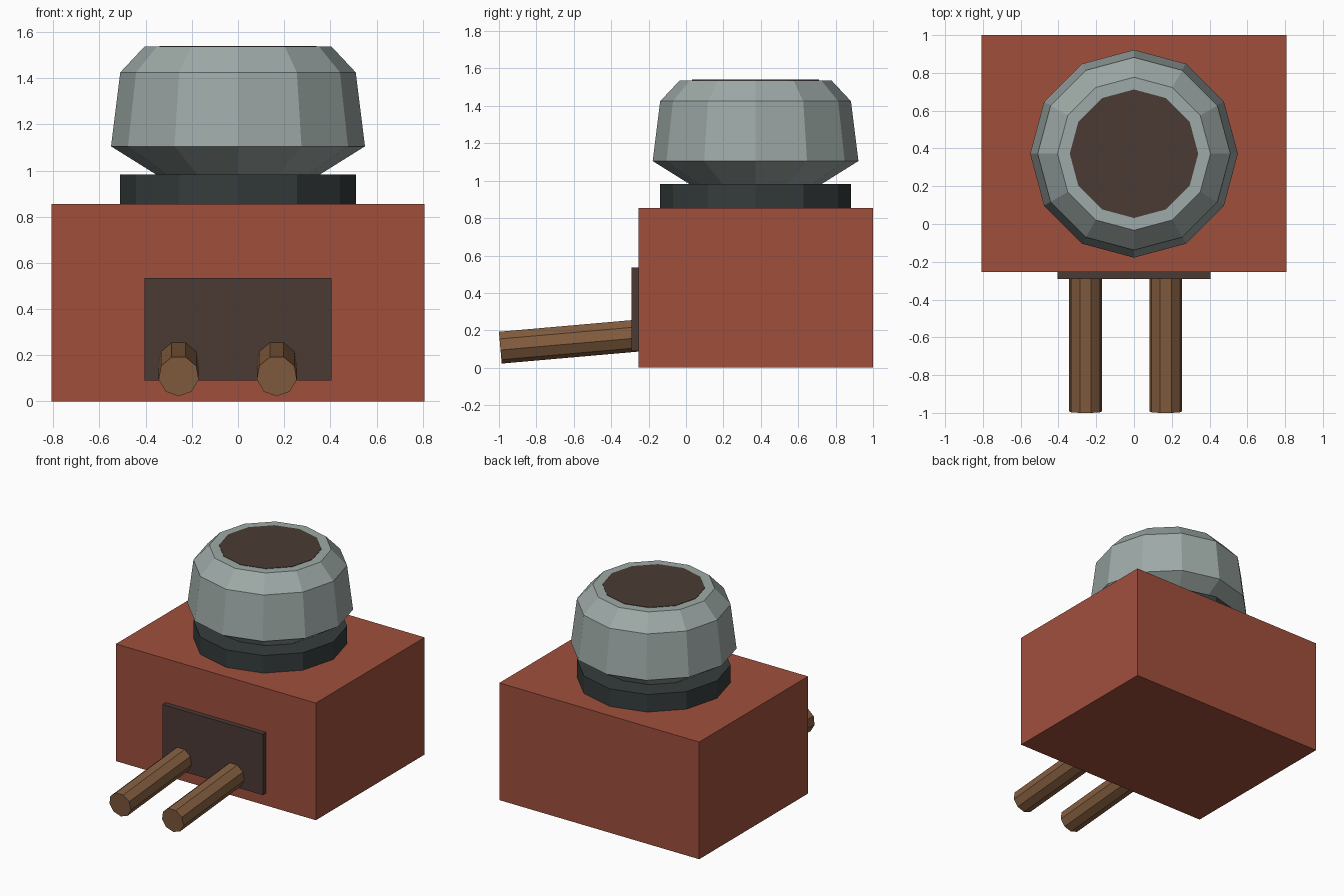
import bpy, bmesh, math
from mathutils import Vector, Matrix

cube = bpy.data.objects.get("Cube")
if cube:
    bpy.data.objects.remove(cube, do_unlink=True)


def material(name, rgb):
    mat = bpy.data.materials.new(name)
    mat.use_nodes = True
    mat.diffuse_color = (*rgb, 1)
    mat.node_tree.nodes["Principled BSDF"].inputs["Base Color"].default_value = (*rgb, 1)
    return mat


brick = material("brick red", (0.35, 0.078, 0.046))
metal = material("grey metal", (0.34, 0.40, 0.385))
iron = material("dark iron", (0.036, 0.045, 0.045))
soot = material("dark brown", (0.070, 0.043, 0.035))
wood = material("wood brown", (0.23, 0.110, 0.050))


def finish(name, bm, mat):
    bmesh.ops.recalc_face_normals(bm, faces=bm.faces)
    mesh = bpy.data.meshes.new(name)
    bm.to_mesh(mesh)
    bm.free()
    mesh.materials.append(mat)
    obj = bpy.data.objects.new(name, mesh)
    bpy.context.collection.objects.link(obj)
    return obj


def box(name, low, high, mat):
    low, high = Vector(low), Vector(high)
    bm = bmesh.new()
    place = Matrix.Translation((low + high) / 2) @ Matrix.Diagonal((*(high - low), 1))
    bmesh.ops.create_cube(bm, size=1, matrix=place)
    return finish(name, bm, mat)


def turned(name, profile, sides, mat, start=0.0):
    """Solid of revolution around z from (radius, height) pairs, capped at both ends."""
    bm = bmesh.new()
    rings = []
    for r, z in profile:
        angles = [start + math.tau * i / sides for i in range(sides)]
        rings.append([bm.verts.new((r * math.cos(a), r * math.sin(a), z)) for a in angles])
    for a, b in zip(rings, rings[1:]):
        for i in range(sides):
            j = (i + 1) % sides
            bm.faces.new((a[i], a[j], b[j], b[i]))
    bm.faces.new(rings[0][::-1])
    bm.faces.new(rings[-1])
    return finish(name, bm, mat)


# Brick hearth with the fire opening on its front
box("hearth", (-0.807, -0.255, 0), (0.807, 1, 0.855), brick)
box("fire_opening", (-0.405, -0.292, 0.09), (0.405, -0.25, 0.535), soot)

# Iron collar, pot and its contents
collar = turned("collar", [(0.51, 0.855), (0.51, 0.983)], 12, iron)
pot = turned("pot", [(0.35, 0.98), (0.55, 1.105), (0.51, 1.425), (0.405, 1.537)], 12, metal)
contents = turned("pot_contents", [(0.34, 1.5), (0.34, 1.54)], 12, soot)
for part in (collar, pot, contents):
    part.location.y = 0.372

# Two tilted logs reaching into the fire
for side, x in (("right", -0.257), ("left", 0.168)):
    log = turned(side + "_log", [(0.088, 0), (0.088, 0.85)], 9, wood, math.pi / 2)
    log.location = (x, -0.993, 0.11)
    log.rotation_euler.x = math.radians(-85)
